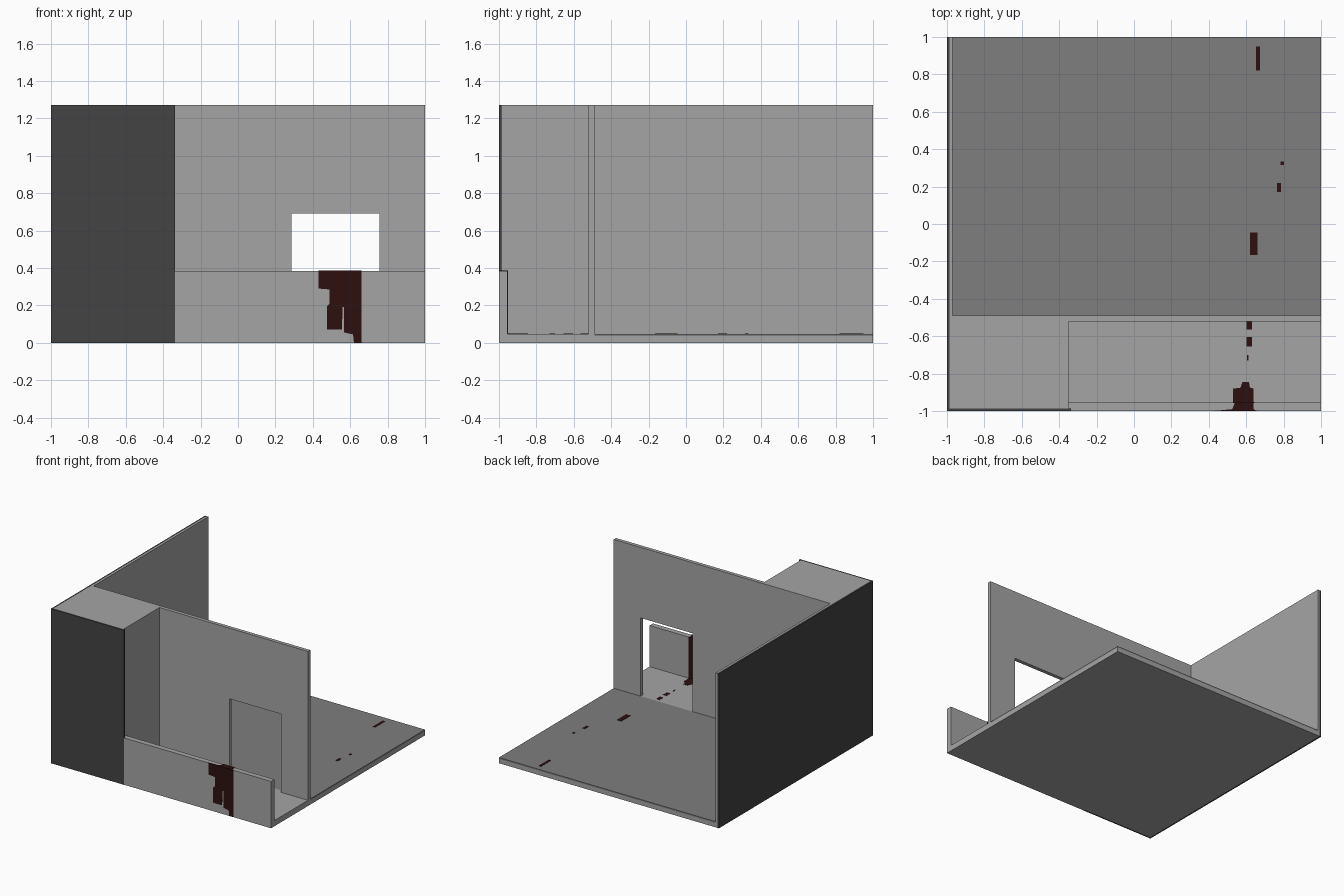
import bpy, bmesh
from mathutils import Vector

if "Cube" in bpy.data.objects:
    bpy.data.objects.remove(bpy.data.objects["Cube"])


def material(name, rgb):
    m = bpy.data.materials.new(name)
    m.diffuse_color = (*rgb, 1)
    m.use_nodes = True
    m.node_tree.nodes["Principled BSDF"].inputs["Base Color"].default_value = m.diffuse_color
    return m


GREY = material("light grey plaster", (0.375, 0.375, 0.375))
FLOOR = material("mid grey floor", (0.21, 0.21, 0.21))
DARK = material("charcoal cladding", (0.057, 0.057, 0.057))
STAIN = material("dark red stain", (0.027, 0.005, 0.005))


def finish(bm, name, mat):
    bmesh.ops.recalc_face_normals(bm, faces=bm.faces)
    me = bpy.data.meshes.new(name)
    bm.to_mesh(me)
    bm.free()
    me.materials.append(mat)
    ob = bpy.data.objects.new(name, me)
    bpy.context.collection.objects.link(ob)
    return ob


def box(name, mat, x, y, z):
    bm = bmesh.new()
    bmesh.ops.create_cube(bm, size=1)
    for v in bm.verts:
        v.co = Vector(a[0] if c < 0 else a[1] for c, a in zip(v.co, (x, y, z)))
    return finish(bm, name, mat)


def extrude(name, mat, points, offset):
    """Extrude a flat outline along an offset vector."""
    bm = bmesh.new()
    face = bm.faces.new([bm.verts.new(p) for p in points])
    new = bmesh.ops.extrude_face_region(bm, geom=[face])["geom"]
    verts = [g for g in new if isinstance(g, bmesh.types.BMVert)]
    bmesh.ops.translate(bm, verts=verts, vec=offset)
    return finish(bm, name, mat)


H = 1.27      # wall height
DECK = 0.047  # floor height
T = 0.986     # inner side of the cladding

# Base slab and room floor
box("base_slab", GREY, (-T, 1), (-0.49, 1), (0, 0.036))
box("room_floor", FLOOR, (-0.97, 1), (-0.49, 1), (0.036, DECK))

# Side wall and solid corner block
box("side_wall", GREY, (-T, -0.97), (-0.49, 1), (0.036, H))
box("corner_block", GREY, (-T, -0.35), (-T, -0.49), (0, H))

# Dark outer cladding
box("side_cladding", DARK, (-1, -T), (-1, 1), (0, H))
box("front_cladding", DARK, (-T, -0.336), (-1, -T), (0, H))

# Balcony deck with its parapet, one L-shaped profile
profile = [(-0.999, 0), (-0.49, 0), (-0.49, DECK), (-0.955, DECK),
           (-0.955, 0.385), (-0.999, 0.385)]
extrude("balcony_parapet", GREY, [(-0.35, y, z) for y, z in profile], (1.35, 0, 0))

# Wall with the doorway
outline = [(-0.35, DECK), (0.285, DECK), (0.285, 0.69), (0.757, 0.69),
           (0.757, DECK), (1, DECK), (1, H), (-0.35, H)]
extrude("door_wall", GREY, [(x, -0.52, z) for x, z in outline], (0, 0.03, 0))

# Stain running down the front of the parapet
drip = [(0.43, 0.386), (0.43, 0.29), (0.49, 0.285), (0.49, 0.21), (0.475, 0.195),
        (0.475, 0.07), (0.555, 0.07), (0.56, 0.19), (0.567, 0.19), (0.567, 0.055),
        (0.615, 0.045), (0.62, 0), (0.66, 0), (0.66, 0.386)]
extrude("front_stain", STAIN, [(x, -1, z) for x, z in drip], (0, 0.002, 0))

# Stain over the parapet top, inner face and deck
top = [(0.43, -0.999), (0.525, -0.99), (0.54, -0.953), (0.64, -0.953),
       (0.64, -0.99), (0.655, -0.999)]
extrude("parapet_top_stain", STAIN, [(x, y, 0.384) for x, y in top], (0, 0, 0.003))
box("inner_stain", STAIN, (0.53, 0.645), (-0.956, -0.953), (DECK, 0.386))
pool = [(0.53, -0.954), (0.53, -0.88), (0.57, -0.875), (0.58, -0.845),
        (0.615, -0.845), (0.62, -0.875), (0.64, -0.88), (0.64, -0.954)]
extrude("deck_stain", STAIN, [(x, y, DECK - 0.001) for x, y in pool], (0, 0, 0.003))

# Spots trailing across the floors
spots = [(0.605, 0.612, -0.73, -0.70), (0.602, 0.632, -0.655, -0.605),
         (0.602, 0.632, -0.565, -0.518), (0.62, 0.66, -0.165, -0.045),
         (0.765, 0.787, 0.17, 0.22), (0.782, 0.802, 0.315, 0.335),
         (0.652, 0.673, 0.82, 0.95)]
for i, (x0, x1, y0, y1) in enumerate(spots):
    box(f"floor_spot_{i + 1}", STAIN, (x0, x1), (y0, y1), (DECK - 0.001, DECK + 0.002))
